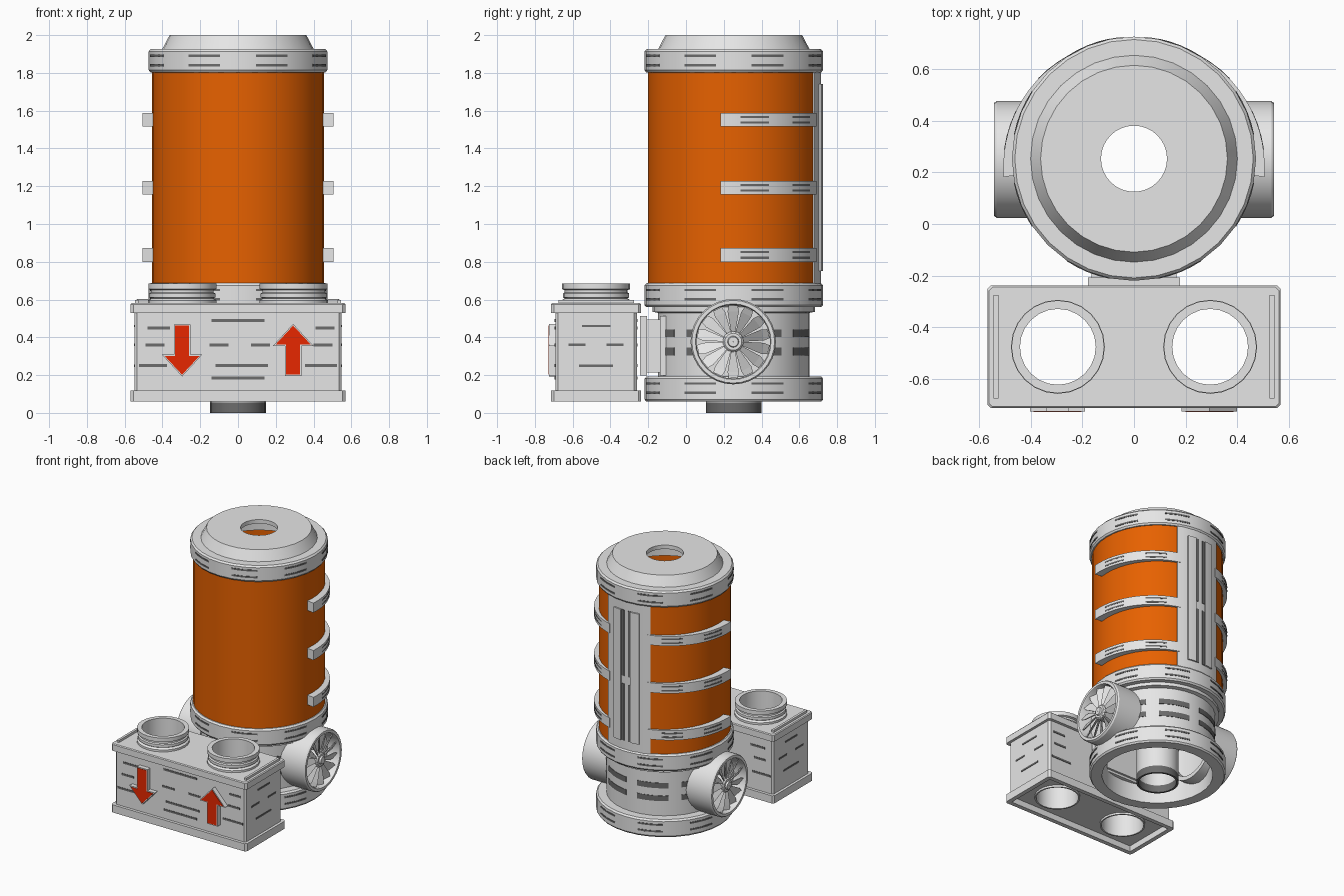
import bpy, bmesh, math
from mathutils import Matrix, Vector

if "Cube" in bpy.data.objects:
    bpy.data.objects.remove(bpy.data.objects["Cube"])

CY = 0.253          # tank axis in y
BY = -0.476         # manifold box centre in y


def material(name, rgb):
    m = bpy.data.materials.new(name)
    m.diffuse_color = (*rgb, 1)
    m.use_nodes = True
    m.node_tree.nodes["Principled BSDF"].inputs["Base Color"].default_value = m.diffuse_color
    return m


GREY = material("light_grey", (0.79, 0.79, 0.79))
DARK = material("dark_grey", (0.15, 0.15, 0.15))
ORANGE = material("orange", (0.8, 0.12, 0.0))
RED = material("red", (0.8, 0.02, 0.0))


def finish(name, bm, mat, matrix=None, smooth=True):
    if matrix:
        bmesh.ops.transform(bm, matrix=matrix, verts=bm.verts)
    bmesh.ops.recalc_face_normals(bm, faces=bm.faces)
    me = bpy.data.meshes.new(name)
    bm.to_mesh(me)
    bm.free()
    me.materials.append(mat)
    ob = bpy.data.objects.new(name, me)
    bpy.context.collection.objects.link(ob)
    if smooth:
        bpy.ops.object.select_all(action='DESELECT')
        ob.select_set(True)
        bpy.context.view_layer.objects.active = ob
        bpy.ops.object.shade_smooth_by_angle(angle=math.radians(32))
    return ob


def stitch(bm, loops, closed=True):
    """Bridge equal-length vertex loops, wrapping around or capping the ends."""
    n = len(loops[0])
    pairs = list(zip(loops, loops[1:])) + ([(loops[-1], loops[0])] if closed else [])
    for a, b in pairs:
        for i in range(n):
            j = (i + 1) % n
            bm.faces.new((a[i], a[j], b[j], b[i]))
    if not closed:
        bm.faces.new(loops[0])
        bm.faces.new(loops[-1])


def lathe(name, profile, mat, matrix, seg=32):
    """Closed (r, z) profile turned around z."""
    bm = bmesh.new()
    loops = []
    for k in range(seg):
        a = 2 * math.pi * k / seg
        loops.append([bm.verts.new((r * math.cos(a), r * math.sin(a), z)) for r, z in profile])
    stitch(bm, loops)
    return finish(name, bm, mat, matrix)


def arcs(name, spans, r0, r1, z_ranges, mat, r2=None):
    """Curved bars about the tank axis; outer radius runs from r1 to r2."""
    bm = bmesh.new()
    r2 = r1 if r2 is None else r2
    for a0, a1 in spans:
        for z0, z1 in z_ranges:
            n = max(3, int(abs(a1 - a0) / 5))
            loops = []
            for k in range(n + 1):
                t = k / n
                a = math.radians(a0 + (a1 - a0) * t)
                ro = r1 + (r2 - r1) * t
                c, s = math.cos(a), math.sin(a)
                loops.append([bm.verts.new((r * c, r * s + CY, z))
                              for r, z in ((r0, z0), (ro, z0), (ro, z1), (r0, z1))])
            stitch(bm, loops, closed=False)
    return finish(name, bm, mat)


def boxes(name, items, mat):
    """Items are (centre, size)."""
    bm = bmesh.new()
    for c, s in items:
        bmesh.ops.create_cube(bm, size=1, matrix=Matrix.Translation(c) @ Matrix.Diagonal((*s, 1)))
    return finish(name, bm, mat, smooth=False)


TANK = Matrix.Translation((0, CY, 0))


def collar(name, z0, z1, r_in):
    lathe(name, [(r_in, z0), (0.464, z0), (0.473, z0 + 0.012), (0.473, z1 - 0.012),
                 (0.462, z1), (r_in, z1)], GREY, TANK)


# tank, collars and cap
lathe("tank", [(0.454, 0.65), (0.454, 1.85), (0.442, 1.85), (0.442, 0.65)], ORANGE, TANK, 48)
collar("top_collar", 1.803, 1.926, 0.38)
collar("middle_collar", 0.56, 0.687, 0.38)
collar("bottom_collar", 0.06, 0.193, 0.385)
lathe("cap", [(0.404, 1.92), (0.362, 2.0), (0.128, 2.0), (0.128, 1.97), (0.37, 1.92)], GREY, TANK)

# hollow base with ceiling and drain pipe
lathe("base_shell", [(0.402, 0.15), (0.402, 0.53), (0.43, 0.535), (0.43, 0.60), (0.14, 0.60),
                     (0.14, 0.58), (0.388, 0.58), (0.388, 0.15)], GREY, TANK)
lathe("drain_pipe", [(0.147, 0.055), (0.147, 0.6), (0.132, 0.6), (0.132, 0.055)], GREY, TANK, 24)
lathe("drain_mouth", [(0.147, 0), (0.147, 0.055), (0.132, 0.055), (0.132, 0)], DARK, TANK, 24)


# dark slots on collars and base
def octants(w):
    return [(22.5 + 45 * k - w, 22.5 + 45 * k + w) for k in range(8)]


arcs("collar_slots", octants(11), 0.46, 0.475,
     [(z + d, z + d + 0.012) for z in (1.835, 0.595, 0.1) for d in (0, 0.05)], DARK)
arcs("base_slots", octants(16), 0.39, 0.404, [(0.305, 0.345), (0.402, 0.442)], DARK)

# straps around the back half, spine and rails
levels = (0.80, 1.155, 1.515)
sides = [(-8, 70), (188, 110)]
arcs("straps", sides, 0.448, 0.510, [(z, z + 0.073) for z in levels], GREY, 0.466)
for k, (a, b, r) in enumerate(((4, 22, 0.504), (40, 58, 0.484))):
    arcs("strap_slots_%d" % k, [(a, b), (180 - a, 180 - b)], 0.45, r + 0.001,
         [(z + d, z + d + 0.011) for z in levels for d in (0.016, 0.046)], DARK, r - 0.0095)
arcs("spine", [(67.5, 112.5)], 0.445, 0.463, [(0.68, 1.81)], GREY)
arcs("spine_rails", [(77, 85), (95, 103)], 0.45, 0.474, [(0.75, 1.74)], GREY)
arcs("spine_slots", [(85, 88), (92, 95)], 0.45, 0.466, [(0.75, 1.18), (1.24, 1.74)], DARK)

# side fans
for s, side in ((1, "right"), (-1, "left")):
    M = Matrix.Translation((0, 0.25, 0.377)) @ Matrix.Rotation(s * math.pi / 2, 4, 'Y')
    lathe(side + "_fan_duct", [(0.226, 0.30), (0.226, 0.532), (0.219, 0.543), (0.2, 0.543),
                               (0.195, 0.535), (0.195, 0.30)], GREY, M)
    lathe(side + "_fan_backing", [(0.01, 0.43), (0.2, 0.43), (0.2, 0.44), (0.01, 0.44)], GREY, M)
    lathe(side + "_fan_hub", [(0.002, 0.43), (0.055, 0.43), (0.055, 0.515), (0.045, 0.525),
                              (0.03, 0.525), (0.026, 0.538), (0.002, 0.538)], GREY, M, 20)
    bm = bmesh.new()
    for k in range(14):
        R = Matrix.Rotation(2 * math.pi * k / 14, 4, 'Z')
        loops = []
        for r, w, tilt in ((0.045, 0.010, 0.012), (0.16, 0.030, 0.016), (0.192, 0.024, 0.016)):
            loops.append([bm.verts.new(R @ Vector((r, y, 0.50 + z)))
                          for y, z in ((-w, -tilt), (w, tilt), (w, tilt + 0.008), (-w, 0.008 - tilt))])
        stitch(bm, loops, closed=False)
    finish(side + "_fan_blades", bm, GREY, M, smooth=False)

# manifold box: stacked chamfered sections, bored and recessed underneath
bm = bmesh.new()
loops = []
for hx, hy, z in ((0.568, 0.238, 0.06), (0.568, 0.238, 0.118), (0.548, 0.216, 0.118),
                  (0.548, 0.216, 0.528), (0.568, 0.238, 0.528), (0.568, 0.238, 0.575),
                  (0.562, 0.232, 0.581)):
    c = 0.014
    pts = ((hx, hy - c), (hx - c, hy), (c - hx, hy), (-hx, hy - c),
           (-hx, c - hy), (c - hx, -hy), (hx - c, -hy), (hx, c - hy))
    loops.append([bm.verts.new((x, y + BY, z)) for x, y in pts])
stitch(bm, loops, closed=False)
box = finish("manifold_box", bm, GREY, smooth=False)

bm = bmesh.new()
for x in (-0.295, 0.295):
    bmesh.ops.create_cone(bm, cap_ends=True, segments=24, radius1=0.152, radius2=0.152, depth=2,
                          matrix=Matrix.Translation((x, BY, 0.3)))
bores = finish("bore_cutter", bm, GREY, smooth=False)
recess = boxes("recess_cutter", [((0, BY, 0.04), (1.07, 0.41, 0.13))], GREY)
for cutter in (recess, bores):
    m = box.modifiers.new(cutter.name, 'BOOLEAN')
    m.operation = 'DIFFERENCE'
    m.solver = 'EXACT'
    m.object = cutter
    cutter.hide_render = True
    cutter.hide_viewport = True

boxes("box_top_lips", [((s * 0.535, BY, 0.588), (0.018, 0.40, 0.02)) for s in (-1, 1)], GREY)

# pipe collars on the box
for x, side in ((-0.295, "left"), (0.295, "right")):
    lathe(side + "_port", [(0.147, 0.09), (0.147, 0.685), (0.18, 0.685), (0.18, 0.655),
                           (0.166, 0.65), (0.166, 0.638), (0.175, 0.632), (0.175, 0.612),
                           (0.166, 0.606), (0.182, 0.596), (0.182, 0.57), (0.158, 0.57),
                           (0.158, 0.09)], GREY, Matrix.Translation((x, BY, 0)), 24)

# connector between box and base
boxes("connector", [((0, -0.225, 0.355), (0.356, 0.035, 0.315)),
                    ((0, -0.16, 0.355), (0.33, 0.14, 0.28)),
                    ((0, -0.122, 0.355), (0.356, 0.032, 0.315))], GREY)

# dark slots on the box walls
marks = []
for x, z, w in ((-0.45, 0.25, 0.15), (0.02, 0.25, 0.28), (0.44, 0.25, 0.17), (-0.44, 0.36, 0.1),
                (-0.1, 0.36, 0.1), (0.12, 0.36, 0.1), (0.45, 0.36, 0.1), (0, 0.49, 0.28),
                (0, 0.185, 0.28), (-0.42, 0.45, 0.12), (0.46, 0.45, 0.1)):
    marks += [((x, BY + s * 0.216, z), (w, 0.006, 0.015)) for s in (-1, 1)]
for y, z, w in ((0, 0.25, 0.18), (-0.1, 0.36, 0.09), (0.1, 0.36, 0.09), (0, 0.46, 0.15)):
    marks += [((s * 0.548, BY + y, z), (0.006, w, 0.013)) for s in (-1, 1)]
boxes("box_slots", marks, DARK)


# flow arrows with grey backing
def arrow(name, x, up, grow, y0, y1, mat):
    g = grow
    outline = [(-0.037 - g, -0.13 - g), (0.037 + g, -0.13 - g), (0.037 + g, 0.03 - g),
               (0.093 + 2 * g, 0.03 - g), (0, 0.13 + 1.3 * g), (-0.093 - 2 * g, 0.03 - g),
               (-0.037 - g, 0.03 - g)]
    bm = bmesh.new()
    loops = [[bm.verts.new((x + u, y, 0.332 + v * up)) for u, v in outline] for y in (y0, y1)]
    stitch(bm, loops, closed=False)
    finish(name, bm, mat, smooth=False)


for x, up, word in ((-0.296, -1, "down"), (0.292, 1, "up")):
    arrow(word + "_arrow_backing", x, up, 0.007, -0.68, -0.726, GREY)
    arrow(word + "_arrow", x, up, 0, -0.72, -0.729, RED)
